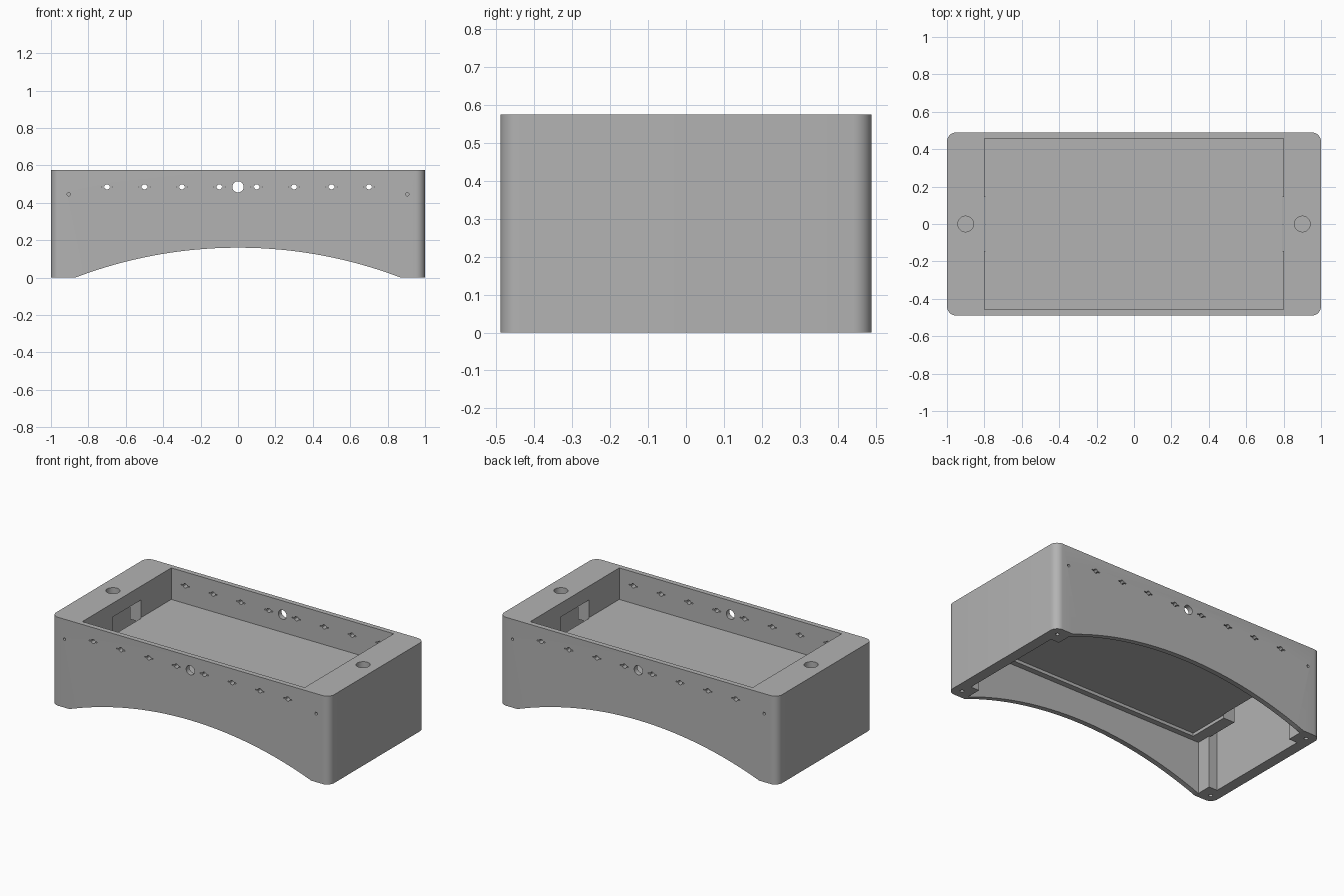
import bpy, bmesh, math
from mathutils import Matrix, Vector

if "Cube" in bpy.data.objects:
    bpy.data.objects.remove(bpy.data.objects["Cube"], do_unlink=True)

LENGTH, WIDTH, HEIGHT = 2.0, 0.98, 0.575
INNER_Y, INNER_X = 0.457, 0.8
FLOOR_TOP, FLOOR_BOTTOM, TRAY_BOTTOM = 0.37, 0.36, 0.34
HOLE_Z = 0.485


def add_box(bm, x, y, z):
    """Box from (min, max) ranges."""
    size = [b - a for a, b in (x, y, z)]
    mid = [(a + b) / 2 for a, b in (x, y, z)]
    m = Matrix.Translation(mid) @ Matrix.Diagonal((*size, 1))
    return bmesh.ops.create_cube(bm, size=1, matrix=m)["verts"]


def add_cylinder(bm, radius, depth, centre, along_y=True, sides=24):
    m = Matrix.Translation(Vector(centre))
    if along_y:
        m = m @ Matrix.Rotation(math.pi / 2, 4, "X")
    bmesh.ops.create_cone(bm, cap_ends=True, segments=sides, radius1=radius,
                          radius2=radius, depth=depth, matrix=m)


def make_object(name, bm):
    bmesh.ops.recalc_face_normals(bm, faces=bm.faces)
    mesh = bpy.data.meshes.new(name)
    bm.to_mesh(mesh)
    bm.free()
    obj = bpy.data.objects.new(name, mesh)
    bpy.context.collection.objects.link(obj)
    return obj


def cut(target, name, bm):
    """Subtract the shapes in bm from the target, then drop the cutter."""
    cutter = make_object(name, bm)
    cutter.hide_render = True
    mod = target.modifiers.new(name, "BOOLEAN")
    mod.operation, mod.solver, mod.object = "DIFFERENCE", "EXACT", cutter
    bpy.context.view_layer.objects.active = target
    bpy.ops.object.modifier_apply(modifier=mod.name)
    bpy.data.objects.remove(cutter, do_unlink=True)


def cut_boxes(target, name, *boxes):
    bm = bmesh.new()
    for box in boxes:
        add_box(bm, *box)
    cut(target, name, bm)


def both_ends(x, y, z):
    return (x, y, z), ((-x[1], -x[0]), y, z)


# Outer block with rounded upright edges
bm = bmesh.new()
add_box(bm, (-LENGTH / 2, LENGTH / 2), (-WIDTH / 2, WIDTH / 2), (0, HEIGHT))
upright = [e for e in bm.edges if abs(e.verts[0].co.z - e.verts[1].co.z) > 0.1]
bmesh.ops.bevel(bm, geom=upright, offset=0.05, segments=8, profile=0.5,
                affect="EDGES")
body = make_object("enclosure_body", bm)

# Open tray in the top
cut_boxes(body, "tray_pocket",
          ((-INNER_X, INNER_X), (-INNER_Y, INNER_Y), (FLOOR_TOP, 0.7)))

# Hollow underside, leaving four corner posts
cut_boxes(body, "lower_hollow",
          ((-0.87, 0.87), (-INNER_Y, INNER_Y), (-0.1, TRAY_BOTTOM)))
cut_boxes(body, "lower_hollow_ends",
          ((-0.93, 0.93), (-0.36, 0.36), (-0.1, TRAY_BOTTOM)))
cut_boxes(body, "end_chambers",
          *both_ends((0.88, 0.93), (-0.36, 0.36), (0.2, HOLE_Z)))

# Thin floor panel framed by a rim below
cut_boxes(body, "floor_recess",
          ((-INNER_X, INNER_X), (-0.42, 0.42), (0.3, FLOOR_BOTTOM)))

# Cable slots from the tray into the end chambers
cut_boxes(body, "cable_slots",
          *both_ends((INNER_X - 0.005, 0.9), (-0.145, 0.145), (0.3, HOLE_Z)))

# Arched lower edge
half_span, rise = 0.87, 0.16
arch_radius = (half_span ** 2 + rise ** 2) / (2 * rise)
bm = bmesh.new()
add_cylinder(bm, arch_radius, 2, (0, 0, rise - arch_radius), sides=256)
cut(body, "arch", bm)

# Row of through holes with narrow side slits, and the larger middle hole
row = [s * x for s in (-1, 1) for x in (0.1, 0.3, 0.5, 0.7)]
bm = bmesh.new()
add_cylinder(bm, 0.03, 2, (0, 0, HOLE_Z), sides=32)
for x in row:
    add_cylinder(bm, 0.014, 2, (x, 0, HOLE_Z))
cut(body, "row_holes", bm)
cut_boxes(body, "row_slits",
          *[((x - 0.03, x + 0.03), (-1, 1), (HOLE_Z - 0.003, HOLE_Z + 0.003))
            for x in row])

# Blind holes: small side ones, round top recesses, screw holes in the posts
bm = bmesh.new()
for sx in (-1, 1):
    add_cylinder(bm, 0.042, 0.12, (sx * 0.9, 0, HEIGHT), False, 32)
    for sy in (-1, 1):
        add_cylinder(bm, 0.009, 0.08, (sx * 0.905, sy * WIDTH / 2, 0.445))
        add_cylinder(bm, 0.012, 0.2, (sx * 0.94, sy * 0.43, 0), False)
cut(body, "blind_holes", bm)

# Plain grey colour
grey = bpy.data.materials.new("plain_grey")
grey.use_nodes = True
colour = (0.45, 0.45, 0.45, 1)
grey.diffuse_color = colour
grey.node_tree.nodes["Principled BSDF"].inputs["Base Color"].default_value = colour
body.data.materials.clear()
body.data.materials.append(grey)
for face in body.data.polygons:
    face.material_index = 0

bpy.ops.object.select_all(action="DESELECT")
body.select_set(True)
bpy.context.view_layer.objects.active = body
bpy.ops.object.shade_smooth_by_angle(angle=math.radians(30))
